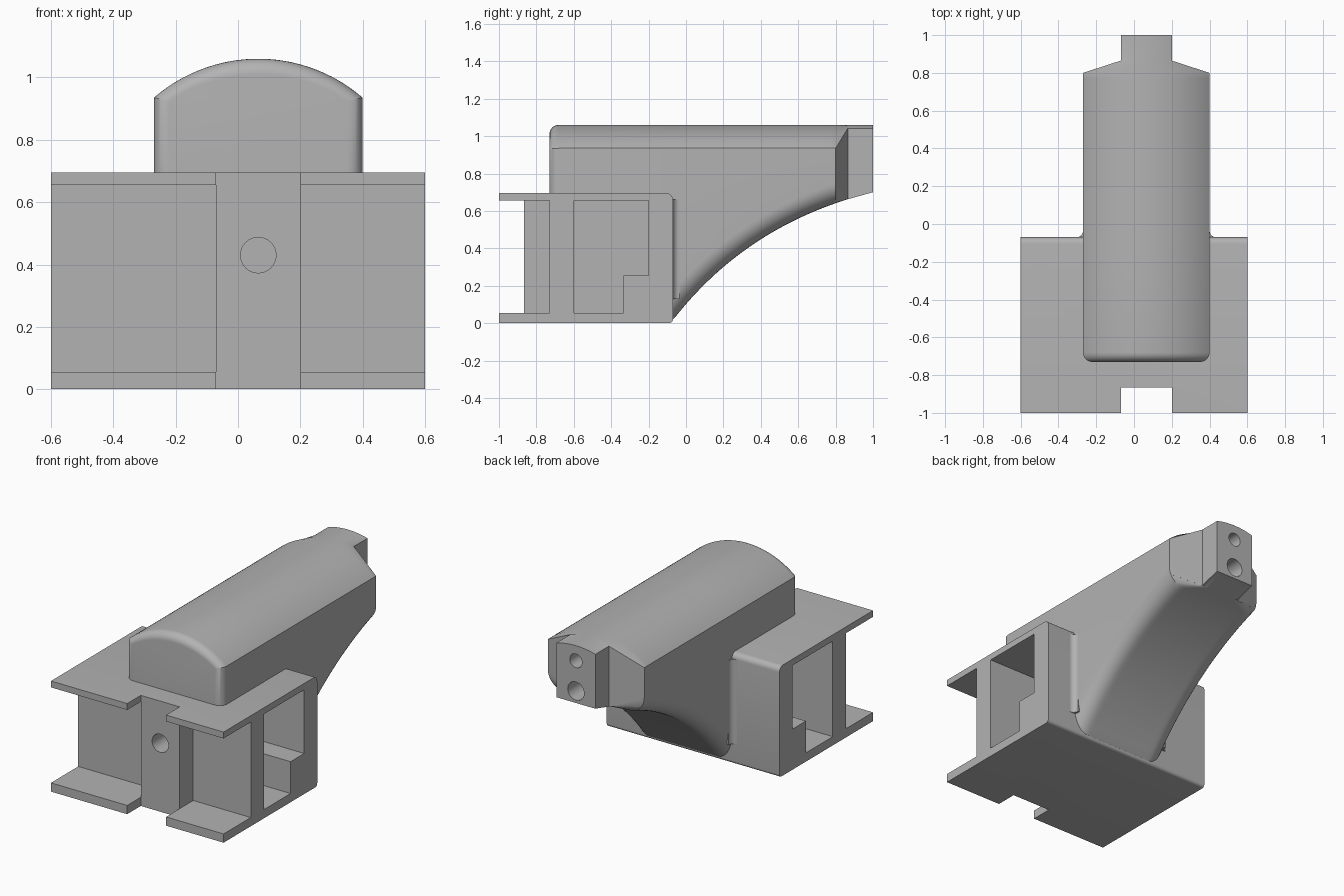
import bpy, bmesh, math
from mathutils import Matrix, Vector

cube = bpy.data.objects.get("Cube")
if cube:
    bpy.data.objects.remove(cube)

grey = bpy.data.materials.new("plain_grey")
grey.use_nodes = True
GREY = (0.45, 0.45, 0.45, 1)
grey.diffuse_color = GREY
grey.node_tree.nodes["Principled BSDF"].inputs["Base Color"].default_value = GREY

CX, HALF = 0.065, 0.335            # arm centre line and half width
COL_L, COL_R = -0.07, 0.2          # column and tongue sides
BACK = -0.07                       # rear face of the housing


def finish(name, bm):
    bmesh.ops.recalc_face_normals(bm, faces=bm.faces)
    mesh = bpy.data.meshes.new(name)
    bm.to_mesh(mesh)
    bm.free()
    obj = bpy.data.objects.new(name, mesh)
    bpy.context.collection.objects.link(obj)
    mesh.materials.append(grey)
    return obj


def prism(name, points, offset):
    """Extrude a closed planar outline along an offset."""
    bm = bmesh.new()
    face = bm.faces.new([bm.verts.new(p) for p in points])
    new = bmesh.ops.extrude_face_region(bm, geom=[face])["geom"]
    bmesh.ops.translate(bm, vec=offset, verts=[g for g in new if isinstance(g, bmesh.types.BMVert)])
    return finish(name, bm)


def box(name, x, y, z):
    outline = [(x[0], y[0], z[0]), (x[1], y[0], z[0]), (x[1], y[1], z[0]), (x[0], y[1], z[0])]
    return prism(name, outline, (0, 0, z[1] - z[0]))


def bore(name, z, radius, y0, y1):
    ring = [(CX + radius * math.cos(math.tau * i / 32), y0, z + radius * math.sin(math.tau * i / 32))
            for i in range(32)]
    return prism(name, ring, (0, y1 - y0, 0))


def select_only(obj):
    bpy.ops.object.select_all(action="DESELECT")
    bpy.context.view_layer.objects.active = obj
    obj.select_set(True)


def cut(obj, cutter):
    cutter.hide_render = True
    mod = obj.modifiers.new("cut", "BOOLEAN")
    mod.operation, mod.solver, mod.object = "DIFFERENCE", "EXACT", cutter
    select_only(obj)
    bpy.ops.object.modifier_apply(modifier=mod.name)
    bpy.data.objects.remove(cutter)


def smooth(obj):
    select_only(obj)
    bpy.ops.object.shade_smooth_by_angle(angle=math.radians(30))


# Housing: block with rounded rear edges, then recesses and pockets cut out
housing = box("housing", (-0.6, 0.6), (-1, BACK), (0, 0.695))
bm = bmesh.new()
bm.from_mesh(housing.data)
rear = [e for e in bm.edges if all(v.co.y > -0.1 for v in e.verts)
        and abs(e.verts[0].co.x - e.verts[1].co.x) > 1]
for edges, size in (([e for e in rear if e.verts[0].co.z > 0.3], 0.035),
                    ([e for e in rear if e.verts[0].co.z < 0.3], 0.02)):
    bmesh.ops.bevel(bm, geom=edges, offset=size, segments=6, profile=0.5, affect="EDGES")
bm.to_mesh(housing.data)
bm.free()

LOW, HIGH = 0.055, 0.655
cut(housing, box("notch_cutter", (COL_L, COL_R), (-1.1, -0.865), (-0.1, 0.8)))
for inner, outer in ((COL_L, -0.7), (COL_R, 0.7)):
    cut(housing, box("recess_cutter", (inner, outer), (-1.1, -0.73), (LOW, HIGH)))
    stepped = [(-0.6, LOW), (-0.335, LOW), (-0.335, 0.255), (-0.2, 0.255), (-0.2, HIGH), (-0.6, HIGH)]
    cut(housing, prism("pocket_cutter", [(inner, y, z) for y, z in stepped], (outer - inner, 0, 0)))
cut(housing, bore("column_bore", 0.43, 0.057, -0.95, -0.5))
smooth(housing)

# Arm: domed body lofted along y, with a curved underside and narrow rear tongue
P0, P1, P2 = Vector((-0.08, 0.003)), Vector((0.325, 0.535)), Vector((1, 0.7))
CORNER, FRONT_R = 0.1, 0.05
DOME = (HALF ** 2 + 0.125 ** 2) / 0.25


def underside(y):
    """Height and slope of the underside curve at y."""
    a, b, c = P0.x - 2 * P1.x + P2.x, 2 * (P1.x - P0.x), P0.x - y
    t = max(0, (-b + math.sqrt(b * b - 4 * a * c)) / (2 * a))
    p = P0 * (1 - t) ** 2 + P1 * 2 * t * (1 - t) + P2 * t * t
    d = (P1 - P0) * (1 - t) + (P2 - P1) * t
    return p.y, d.y / d.x


def section(y, half, inset=0, flat=None):
    xs = [half * math.sin(math.pi / 2 * i / 18) for i in range(-18, 19)]
    bottom, top = [], []
    for x in xs:
        z, slope = (flat, 0) if flat else underside(y)
        if not flat:
            over = min(CORNER, max(0, abs(x) - (HALF - CORNER)))
            z += (CORNER - math.sqrt(CORNER ** 2 - over ** 2)) * math.hypot(1, slope)
        bottom.append((CX + x, y, z))
        top.append((CX + x, y, 1.06 - inset - DOME + math.sqrt(DOME ** 2 - x * x)))
    return bottom + top[::-1]


sections = []
for i in range(9):                 # rounded front end
    a = math.pi / 2 * i / 8
    inset = FRONT_R * (1 - math.sin(a))
    sections.append(section(-0.73 + FRONT_R * (1 - math.cos(a)), HALF - inset, inset, 0.675))
sections.append(section(-0.1, HALF, 0, 0.675))
for i in range(33):                # full-width body above the underside curve
    sections.append(section(-0.085 + 0.885 * i / 32, HALF))
for y in (0.865, 1):               # shoulders and tongue
    sections.append(section(y, (COL_R - COL_L) / 2))

bm = bmesh.new()
rings = [[bm.verts.new(p) for p in s] for s in sections]
for r, s in zip(rings, rings[1:]):
    for i in range(len(r)):
        j = (i + 1) % len(r)
        bm.faces.new((r[i], r[j], s[j], s[i]))
bm.faces.new(rings[0])
bm.faces.new(rings[-1])
arm = finish("arm", bm)
cut(arm, bore("upper_bore", 0.965, 0.043, 0.75, 1.1))
cut(arm, bore("lower_bore", 0.775, 0.057, 0.75, 1.1))
smooth(arm)

# Fillets where the arm meets the rear of the housing
F = 0.035
for name, side in (("left_fillet", 1), ("right_fillet", -1)):
    edge = CX + side * HALF
    outline = [(edge - side * 0.01, BACK - 0.01, 0.13), (edge + side * F, BACK - 0.01, 0.13)]
    for i in range(9):
        a = math.pi / 2 * i / 8
        outline.append((edge + side * F * (1 - math.sin(a)), BACK + F * (1 - math.cos(a)), 0.13))
    outline.append((edge - side * 0.01, BACK + F, 0.13))
    smooth(prism(name, outline, (0, 0, 0.53)))
